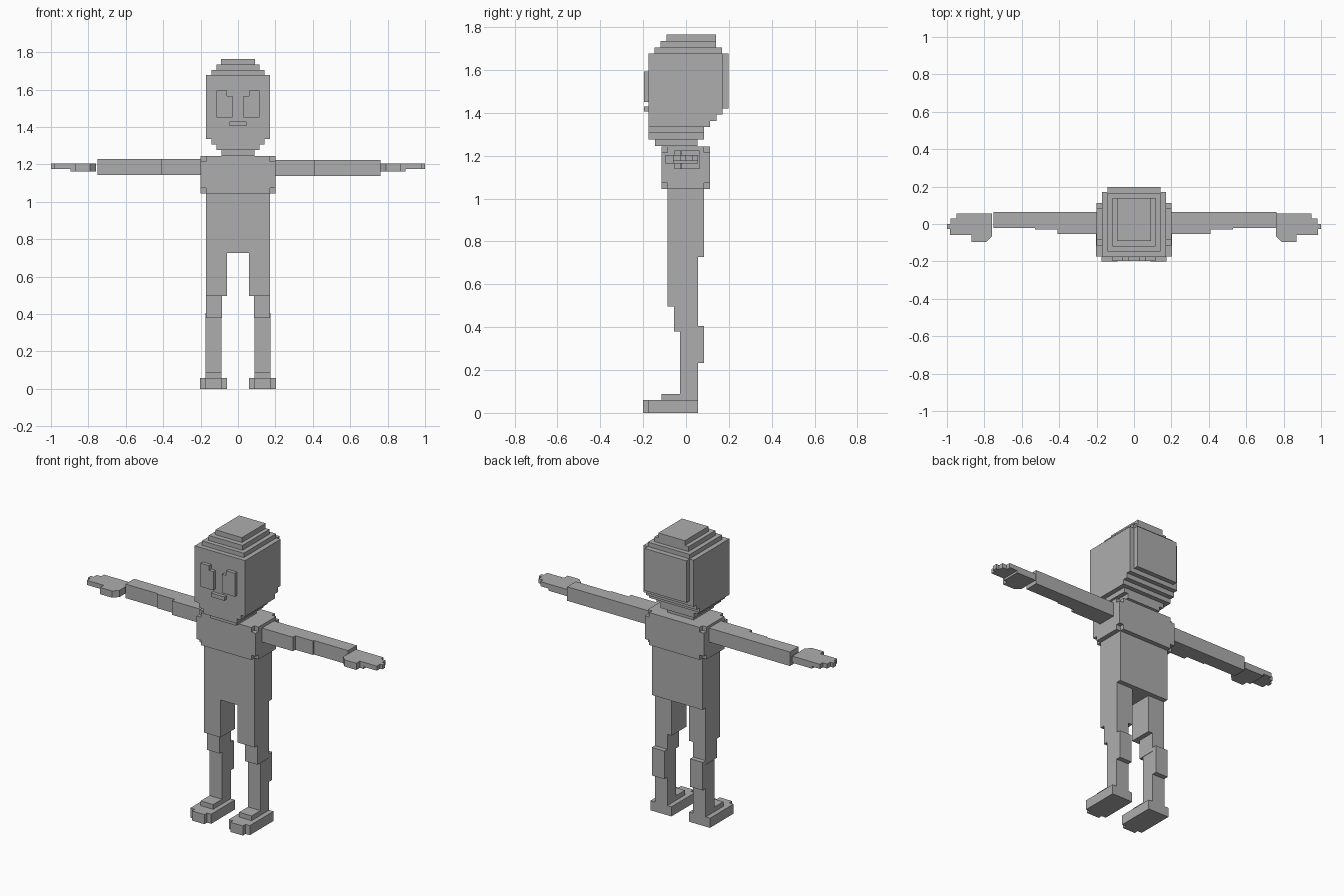
import bpy, bmesh

grey = bpy.data.materials.new("plain_grey")
grey.diffuse_color = (0.42, 0.42, 0.42, 1)


def finish(name, bm):
    bmesh.ops.recalc_face_normals(bm, faces=bm.faces)
    mesh = bpy.data.meshes.new(name)
    bm.to_mesh(mesh)
    bm.free()
    mesh.materials.append(grey)
    obj = bpy.data.objects.new(name, mesh)
    bpy.context.collection.objects.link(obj)
    return obj


def blocks(name, boxes, side=1):
    """Join boxes given as (x0, x1, y0, y1, z0, z1); side -1 mirrors in x."""
    bm = bmesh.new()
    for x0, x1, y0, y1, z0, z1 in boxes:
        for v in bmesh.ops.create_cube(bm, size=1)["verts"]:
            v.co = (side * (x1 if v.co.x > 0 else x0),
                    y1 if v.co.y > 0 else y0,
                    z1 if v.co.z > 0 else z0)
    return finish(name, bm)


def plate(name, outline, z0, z1, side):
    """Extrude a flat outline upward."""
    bm = bmesh.new()
    face = bm.faces.new([bm.verts.new((side * x, y, z0)) for x, y in outline])
    top = bmesh.ops.extrude_face_region(bm, geom=[face])["geom"]
    for v in top:
        if isinstance(v, bmesh.types.BMVert):
            v.co.z = z1
    return finish(name, bm)


# Head: stepped crown, skull, stepped nape and chin
blocks("head", [
    (-.09, .09, -.09, .14, 1.735, 1.765),
    (-.115, .115, -.12, .14, 1.705, 1.735),
    (-.142, .142, -.147, .167, 1.678, 1.705),
    (-.171, .171, -.176, .17, 1.392, 1.678),
    (-.171, .171, -.176, .142, 1.363, 1.392),
    (-.171, .171, -.176, .113, 1.335, 1.363),
    (-.142, .142, -.176, .085, 1.306, 1.335),
    (-.115, .115, -.176, .085, 1.277, 1.306),
])
blocks("back_of_head", [(-.142, .142, .17, .199, 1.42, 1.678)])
blocks("neck", [(-.088, .088, -.145, .053, 1.245, 1.277)])
blocks("mouth", [(-.045, .045, -.197, -.176, 1.406, 1.43)])

# Chest with notched shoulder corners, and the waist
chest = [(-.171, .171, -.115, .113, 1.045, 1.244)]
for s in (-1, 1):
    x0, x1 = sorted((s * .171, s * .2))
    chest += [(x0, x1, -.115, .113, 1.074, 1.216),
              (x0, x1, -.086, .085, 1.216, 1.244),
              (x0, x1, -.086, .085, 1.045, 1.074)]
blocks("chest", chest)
blocks("waist", [(-.171, .171, -.086, .085, .727, 1.045)])

hand_outline = [(.76, .056), (.95, .056), (.95, .03), (.98, .03), (.98, 0),
                (1, 0), (1, -.028), (.985, -.028), (.985, -.06),
                (.87, -.06), (.87, -.095), (.79, -.095), (.76, -.065)]
palm_outline = [(.76, .056), (.895, .056), (.895, -.06), (.87, -.06),
                (.87, -.095), (.79, -.095), (.76, -.065)]

for side, label in ((-1, "left"), (1, "right")):
    # Eye with a notch in its upper inner corner
    blocks(label + "_eye", [(.058, .116, -.197, -.176, 1.45, 1.594),
                            (.03, .058, -.197, -.176, 1.45, 1.565)], side)

    # Arm, thinning toward the wrist
    wrist = .763 if side > 0 else .75
    z0, z1 = (1.139, 1.225) if side > 0 else (1.143, 1.229)
    blocks(label + "_upper_arm", [(.2, .41, -.053, .063, z0, z1)], side)
    blocks(label + "_forearm", [(.41, .53, -.029, .063, z0, z1),
                                (.53, wrist, -.021, .063, z0, z1)], side)

    # Hand: flat fingers over a thicker palm
    plate(label + "_hand", hand_outline, 1.176, 1.204, side)
    plate(label + "_palm", palm_outline, 1.163, 1.176, side)

    # Leg
    blocks(label + "_thigh", [(.058, .171, -.086, .056, .497, .727)], side)
    blocks(label + "_knee", [(.086, .171, -.057, .056, .38, .497)], side)
    blocks(label + "_shin", [(.088, .173, -.029, .056, .088, .38)], side)
    blocks(label + "_calf", [(.088, .173, .056, .085, .233, .405)], side)

    # Foot with a narrower toe and a raised instep
    blocks(label + "_foot", [(.06, .202, -.174, .056, 0, .059),
                             (.088, .173, -.2, -.174, 0, .059),
                             (.088, .173, -.115, .056, .059, .088)], side)
